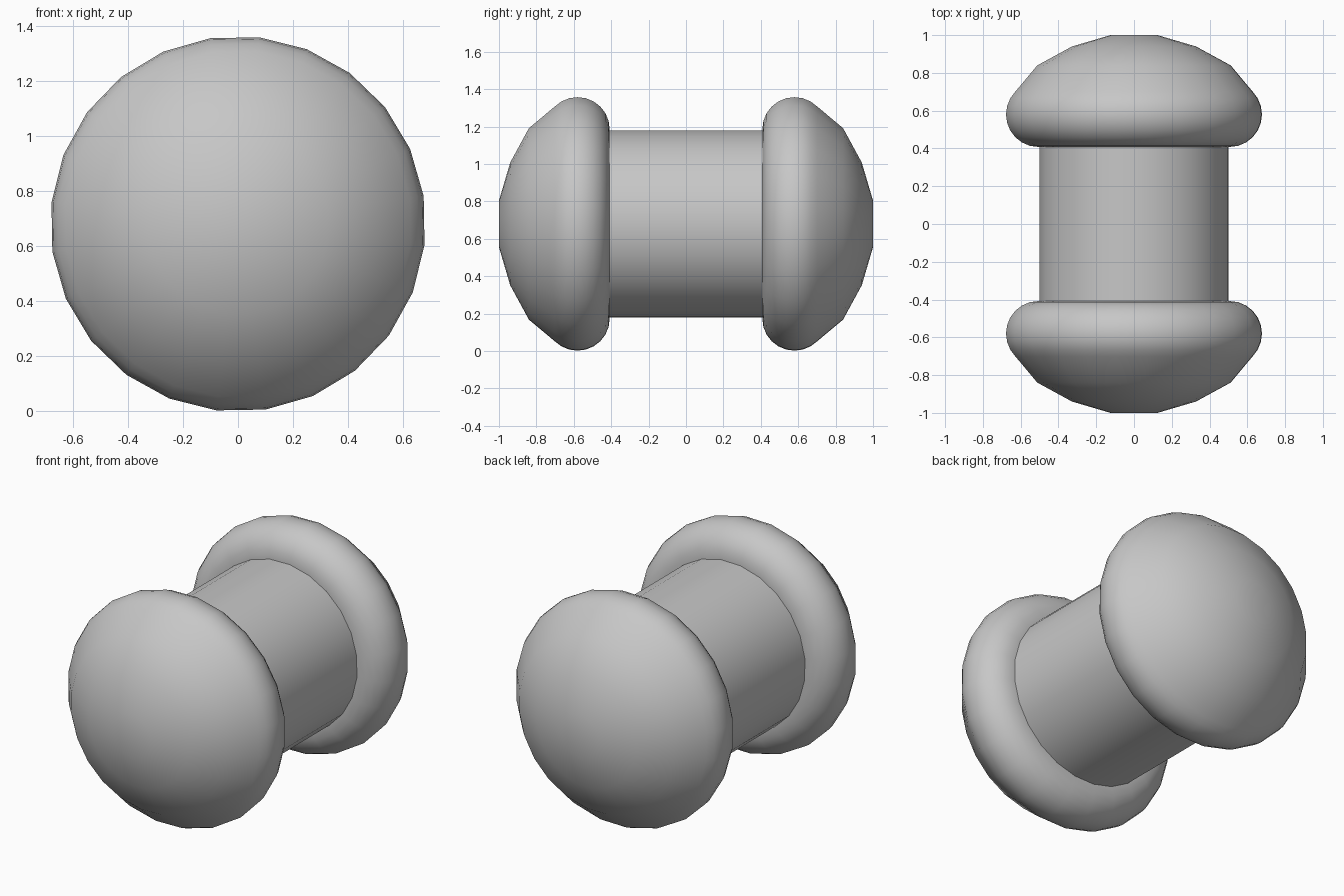
import bpy, bmesh, math
from mathutils import Matrix, Vector

if "Cube" in bpy.data.objects:
    bpy.data.objects.remove(bpy.data.objects["Cube"])

SIDES = 24
CENTRE_Z = 0.68
TURN = math.radians(8.5)

grey = bpy.data.materials.new("light grey")
grey.use_nodes = True
colour = (0.57, 0.57, 0.57, 1)
grey.diffuse_color = colour
grey.node_tree.nodes["Principled BSDF"].inputs["Base Color"].default_value = colour


def lathe(name, profile, side=1):
    """Spin (radius, y) points around the long axis."""
    bm = bmesh.new()
    verts = [bm.verts.new((r, side * y, 0)) for r, y in profile]
    edges = [bm.edges.new(pair) for pair in zip(verts, verts[1:])]
    bmesh.ops.spin(bm, geom=verts + edges, axis=(0, 1, 0), cent=(0, 0, 0),
                   angle=math.tau, steps=SIDES, use_duplicate=False)
    bmesh.ops.remove_doubles(bm, verts=bm.verts, dist=0.0005)
    bmesh.ops.recalc_face_normals(bm, faces=bm.faces)
    bm.transform(Matrix.Translation(Vector((0, 0, CENTRE_Z))) @ Matrix.Rotation(-TURN, 4, 'Y'))
    mesh = bpy.data.meshes.new(name)
    bm.to_mesh(mesh)
    bm.free()
    mesh.materials.append(grey)
    obj = bpy.data.objects.new(name, mesh)
    bpy.context.collection.objects.link(obj)
    bpy.ops.object.select_all(action='DESELECT')
    obj.select_set(True)
    bpy.context.view_layer.objects.active = obj
    bpy.ops.object.shade_smooth_by_angle(angle=math.radians(40))
    return obj


# Shaft between the two heads
lathe("shaft", [(0, -0.42), (0.503, -0.42), (0.503, 0.42), (0, 0.42)])

# Rounded rim followed by a shallow dome
rim = [(0.51 + 0.172 * math.sin(a), 0.58 - 0.172 * math.cos(a))
       for a in (math.radians(135) * i / 9 for i in range(10))]
dome = [(0.515, 0.84), (0.33, 0.94), (0.125, 1.0), (0, 1.0)]
head = [(0, 0.408)] + rim + dome

for name, side in (("front_head", -1), ("back_head", 1)):
    lathe(name, head, side)
